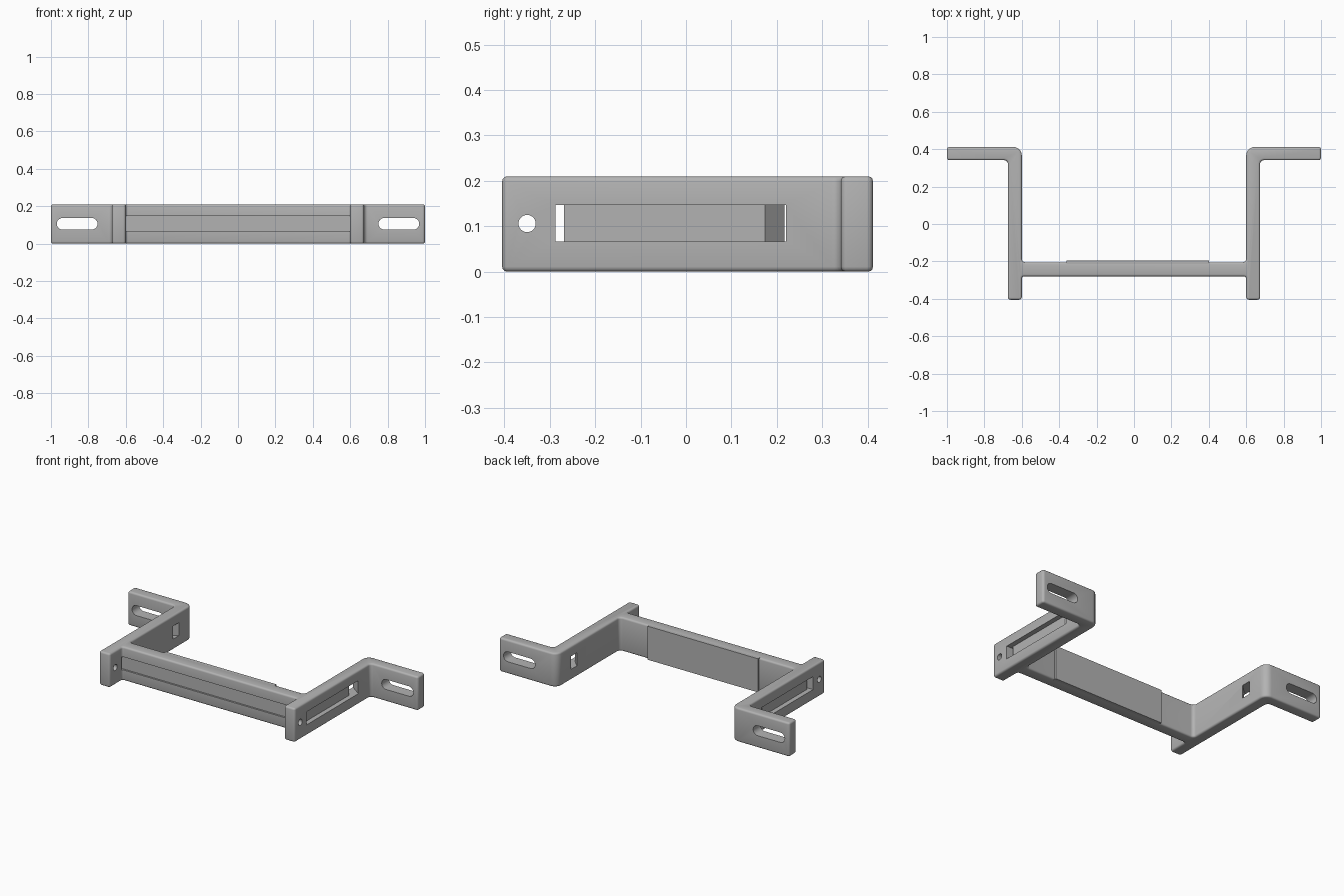
import bpy, bmesh, math
from mathutils import Vector

cube = bpy.data.objects.get("Cube")
if cube:
    bpy.data.objects.remove(cube)

HEIGHT, MID = 0.21, 0.106

grey = bpy.data.materials.new("light grey plastic")
grey.use_nodes = True
grey.diffuse_color = (0.45, 0.45, 0.45, 1)
grey.node_tree.nodes["Principled BSDF"].inputs["Base Color"].default_value = (0.45, 0.45, 0.45, 1)


def mirrored(half):
    """Close a right-hand outline with its reflection in x."""
    return half + [(-p[0], *p[1:]) for p in reversed(half)]


def rounded(corners, steps=5):
    """Replace each (x, y, radius) corner with an arc."""
    out = []
    for i, (x, y, r) in enumerate(corners):
        p = Vector((x, y))
        a = (Vector(corners[i - 1][:2]) - p).normalized()
        b = (Vector(corners[(i + 1) % len(corners)][:2]) - p).normalized()
        if r == 0:
            out.append(p)
            continue
        centre = p + (a + b) * r
        for k in range(steps + 1):
            t = math.pi / 2 * k / steps
            out.append(centre - b * r * math.cos(t) - a * r * math.sin(t))
    return out


def prism(name, outline, start, end, axis="z", edge=0):
    """Extrude an outline along an axis, optionally rounding both rims."""
    def place(p, h):
        return {"z": (p[0], p[1], h), "y": (p[0], h, p[1]), "x": (h, p[0], p[1])}[axis]
    bm = bmesh.new()
    rings = [[bm.verts.new(place(p, h)) for p in outline] for h in (start, end)]
    caps = [bm.faces.new(ring) for ring in rings]
    n = len(outline)
    for i in range(n):
        j = (i + 1) % n
        bm.faces.new((rings[0][i], rings[0][j], rings[1][j], rings[1][i]))
    bmesh.ops.recalc_face_normals(bm, faces=bm.faces)
    if edge:
        rim = [e for cap in caps for e in cap.edges]
        bmesh.ops.bevel(bm, geom=rim, offset=edge, segments=3, profile=0.5, affect="EDGES")
    mesh = bpy.data.meshes.new(name)
    bm.to_mesh(mesh)
    bm.free()
    mesh.materials.append(grey)
    obj = bpy.data.objects.new(name, mesh)
    bpy.context.collection.objects.link(obj)
    return obj


def oval(cx, cy, r, reach=0, steps=12):
    """Circle, or a round-ended slot when reach is positive."""
    pts = []
    for side, turn in ((1, -math.pi / 2), (-1, math.pi / 2)):
        for k in range(steps + (1 if reach else 0)):
            t = turn + math.pi * k / steps
            pts.append((cx + side * reach + r * math.cos(t), cy + r * math.sin(t)))
    return pts


# Bracket body: crossbar, two arms and two mounting flanges in one plan outline
plan = mirrored([
    (0.60, -0.28, 0.012), (0.60, -0.405, 0.014), (0.674, -0.405, 0.014),
    (0.674, 0.341, 0.02), (1.0, 0.341, 0.014), (1.0, 0.412, 0.014),
    (0.60, 0.412, 0.045), (0.60, -0.205, 0.02)])
body = prism("bracket_body", rounded(plan), 0, HEIGHT, edge=0.011)

# Strap channel: front groove, recess along each arm, slanted rear exits
channel = mirrored([
    (0.59, -0.32), (0.598, -0.288), (0.72, -0.288), (0.72, 0.22), (0.674, 0.22),
    (0.58, 0.29), (0.58, 0.237), (0.644, 0.174), (0.644, -0.269)])
cutters = [prism("strap_channel_cutter", channel, 0.066, 0.147)]

# Screw holes through the arms and slots through the flanges
for side, label in ((1, "left"), (-1, "right")):
    cutters.append(prism(label + "_hole_cutter", oval(-0.35, MID, 0.019),
                         side * 0.55, side * 0.72, "x"))
    cutters.append(prism(label + "_slot_cutter", oval(side * 0.86, MID, 0.031, 0.078),
                         0.3, 0.45, "y"))

bpy.context.view_layer.objects.active = body
for cutter in cutters:
    cutter.hide_render = True
    cut = body.modifiers.new(cutter.name, "BOOLEAN")
    cut.operation, cut.solver, cut.object = "DIFFERENCE", "EXACT", cutter
    bpy.ops.object.modifier_apply(modifier=cut.name)
    bpy.data.objects.remove(cutter)

# Raised pad on the back of the crossbar
pad_plan = [(-0.36, -0.23), (0.40, -0.23), (0.40, -0.194), (-0.36, -0.194)]
prism("crossbar_pad", pad_plan, 0.0005, HEIGHT - 0.0005)

bpy.ops.object.select_all(action="DESELECT")
body.select_set(True)
bpy.ops.object.shade_smooth_by_angle(angle=math.radians(35))
